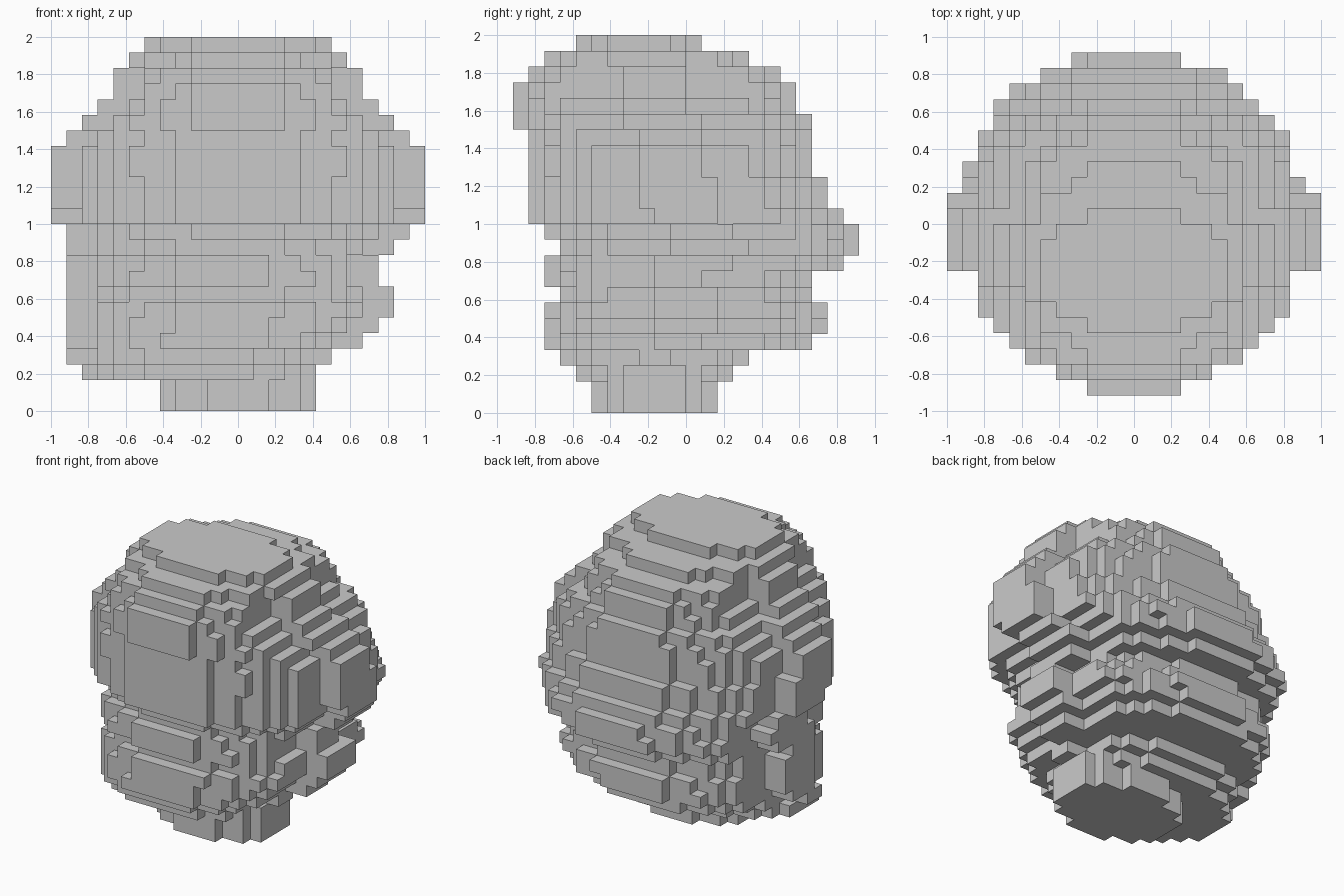
import bpy, bmesh
from mathutils import Vector

CELL = 1 / 12  # edge of one block

# Block layers from the ground up: (repeat, x_min, x_max, y_min, y_max)
PARTS = {
    "neck": [(2, -5, 5, -6, 2)],
    "lower_body": [
        (1, -10, 5, -7, 3), (1, -11, 6, -8, 4), (1, -11, 8, -9, 8),
        (1, -11, 9, -9, 9), (1, -11, 10, -9, 9), (1, -11, 10, -8, 8),
        (1, -11, 9, -9, 8), (1, -11, 9, -9, 10), (1, -11, 10, -8, 11),
        (1, -11, 11, -9, 11)],
    "upper_dome": [
        (1, -12, 12, -10, 10), (2, -12, 12, -10, 9), (2, -12, 12, -10, 8),
        (1, -11, 11, -10, 8), (1, -10, 10, -11, 8), (1, -9, 9, -11, 7),
        (1, -8, 8, -11, 7), (1, -8, 8, -10, 6), (1, -7, 7, -9, 4),
        (1, -6, 6, -7, 1)],
}


def oval_layer(z, x0, x1, y0, y1):
    """Cells of one layer inside an oval, with raised panels on wide sides."""
    cx, cy, rx, ry = (x0 + x1) / 2, (y0 + y1) / 2, (x1 - x0) / 2, (y1 - y0) / 2
    cells = set()
    for x in range(x0, x1):
        for y in range(y0, y1):
            dx, dy = abs(x + .5 - cx), abs(y + .5 - cy)
            inside = (dx / rx) ** 2 + (dy / ry) ** 2 <= 1
            # The two outermost columns form a narrow panel on a flat side
            beside_panel = rx >= 8 and dx > rx - 2 and dy > .22 * ry
            if inside and not beside_panel:
                cells.add((x, y, z))
    return cells


def build_part(name, cells, solid, material):
    """Make the outer skin of a set of blocks."""
    bm = bmesh.new()
    corners = {}

    def vert(p):
        key = tuple(round(c) for c in p)
        if key not in corners:
            corners[key] = bm.verts.new(Vector(key) * CELL)
        return corners[key]

    for cell in sorted(cells):
        for axis in range(3):
            for side in (0, 1):
                neighbour = list(cell)
                neighbour[axis] += 2 * side - 1
                if tuple(neighbour) in solid:
                    continue
                start = Vector(cell)
                start[axis] += side
                u, v = Vector((0, 0, 0)), Vector((0, 0, 0))
                u[(axis + 1) % 3] = 1
                v[(axis + 2) % 3] = 1
                loop = [start, start + u, start + u + v, start + v]
                if not side:
                    loop.reverse()
                bm.faces.new([vert(p) for p in loop])
    mesh = bpy.data.meshes.new(name)
    bm.to_mesh(mesh)
    bm.free()
    mesh.materials.append(material)
    bpy.context.collection.objects.link(bpy.data.objects.new(name, mesh))


cube = bpy.data.objects.get("Cube")
if cube:
    bpy.data.objects.remove(cube, do_unlink=True)

# Plain grey
grey = bpy.data.materials.new("plain_grey")
grey.use_nodes = True
colour = (.59, .59, .59, 1)
grey.diffuse_color = colour
for node in grey.node_tree.nodes:
    if node.type == "BSDF_PRINCIPLED":
        node.inputs["Base Color"].default_value = colour

# Stack the layers, then skin each part without hidden faces
part_cells, height = {}, 0
for name, layers in PARTS.items():
    part_cells[name] = set()
    for repeat, *bounds in layers:
        for _ in range(repeat):
            part_cells[name] |= oval_layer(height, *bounds)
            height += 1

solid = set().union(*part_cells.values())
for name, cells in part_cells.items():
    build_part(name, cells, solid, grey)
